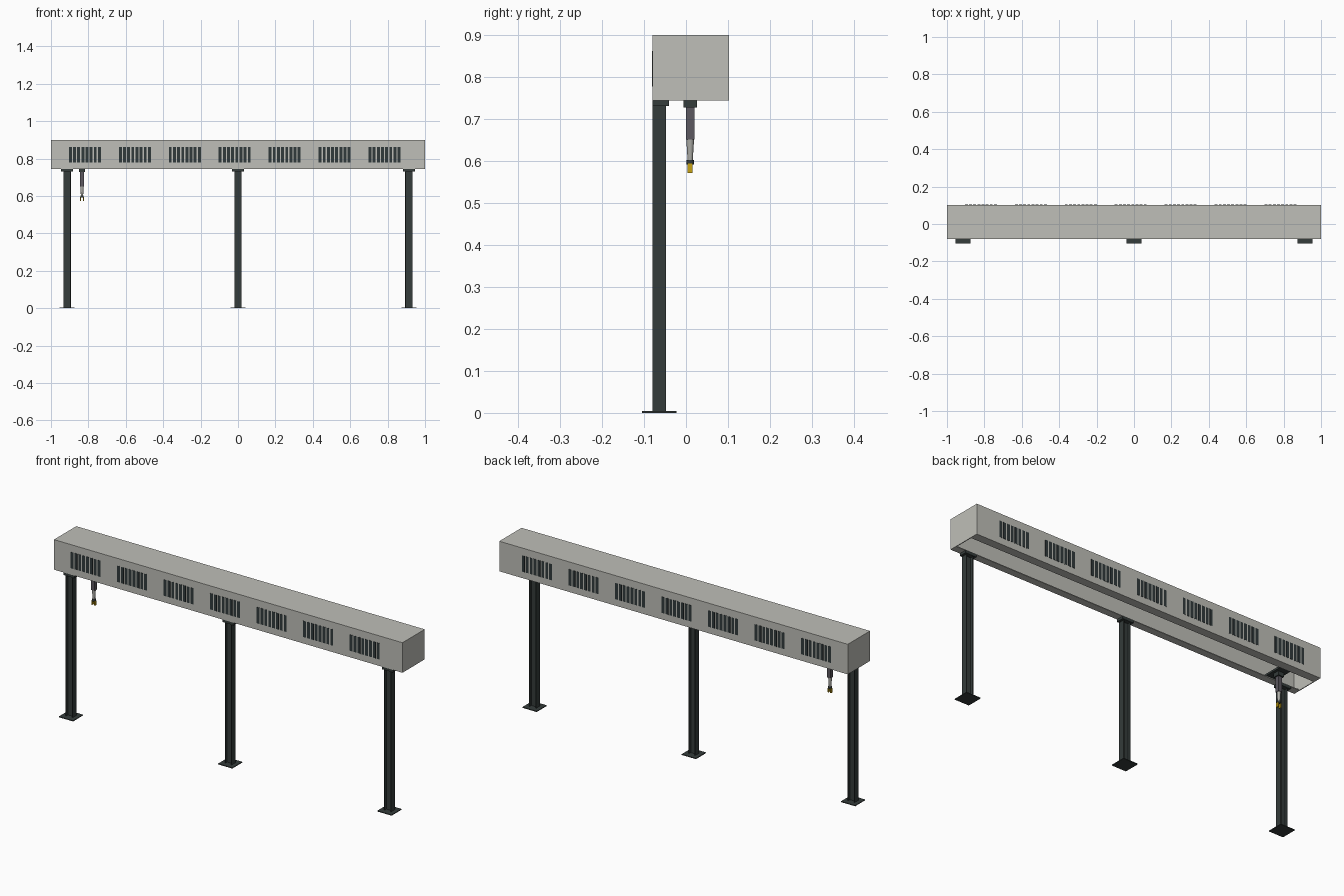
import bpy, bmesh, math

if "Cube" in bpy.data.objects:
    bpy.data.objects.remove(bpy.data.objects["Cube"])


def material(name, rgb):
    m = bpy.data.materials.new(name)
    m.diffuse_color = (*rgb, 1)
    m.use_nodes = True
    m.node_tree.nodes["Principled BSDF"].inputs["Base Color"].default_value = m.diffuse_color
    return m


GREY = material("warm light grey", (0.52, 0.52, 0.48))
STEEL = material("dark green grey", (0.035, 0.045, 0.043))
VENT = material("vent dark", (0.030, 0.042, 0.044))
ARM = material("mid grey", (0.107, 0.098, 0.117))
SILVER = material("silver grey", (0.42, 0.42, 0.39))
YELLOW = material("yellow", (0.58, 0.37, 0.006))


def finish(name, bm, mat):
    bmesh.ops.recalc_face_normals(bm, faces=bm.faces)
    me = bpy.data.meshes.new(name)
    bm.to_mesh(me)
    bm.free()
    me.materials.append(mat)
    ob = bpy.data.objects.new(name, me)
    bpy.context.collection.objects.link(ob)
    return ob


def add_box(bm, x0, x1, y0, y1, z0, z1):
    vs = bmesh.ops.create_cube(bm, size=1)["verts"]
    for v in vs:
        v.co.x = x1 if v.co.x > 0 else x0
        v.co.y = y1 if v.co.y > 0 else y0
        v.co.z = z1 if v.co.z > 0 else z0


def box(name, mat, *bounds):
    bm = bmesh.new()
    add_box(bm, *bounds)
    return finish(name, bm, mat)


def prism(name, mat, pts, to3d, a, b):
    """Extrude a closed 2D outline from a to b."""
    bm = bmesh.new()
    face = bm.faces.new([bm.verts.new(to3d(p, a)) for p in pts])
    res = bmesh.ops.extrude_face_region(bm, geom=[face])
    for v in res["geom"]:
        if isinstance(v, bmesh.types.BMVert):
            v.co = v.co + (to3dvec(to3d, b) - to3dvec(to3d, a))
    return finish(name, bm, mat)


def to3dvec(to3d, t):
    from mathutils import Vector
    return Vector(to3d((0, 0), t))


def cone(name, mat, x, y, z0, z1, r0, r1, sides=16):
    bm = bmesh.new()
    bmesh.ops.create_cone(bm, cap_ends=True, segments=sides, radius1=r0,
                          radius2=r1, depth=z1 - z0)
    for v in bm.verts:
        v.co.x += x
        v.co.y += y
        v.co.z += (z0 + z1) / 2
    for f in bm.faces:
        f.smooth = len(f.verts) == 4
    return finish(name, bm, mat)


# Long housing: channel open along the underside, with inward bottom flanges
Y0, Y1, Z0, Z1, T = -0.08, 0.102, 0.744, 0.9, 0.004
F0, F1 = -0.042, 0.058
outline = [(Y0, Z0), (F0, Z0), (F0, Z0 + T), (Y0 + T, Z0 + T),
           (Y0 + T, Z1 - T), (Y1 - T, Z1 - T), (Y1 - T, Z0 + T),
           (F1, Z0 + T), (F1, Z0), (Y1, Z0), (Y1, Z1), (Y0, Z1)]
prism("housing", GREY, outline, lambda p, t: (t, p[0], p[1]), -1 + T, 1 - T)
for s, name in ((-1, "left_end_plate"), (1, "right_end_plate")):
    a, b = sorted((s * (1 - T), s))
    box(name, GREY, a, b, Y0, Y1, Z0, Z1)

# Louvre slots: seven groups of eight on both long sides
for name, y in (("front_vents", Y0), ("back_vents", Y1)):
    bm = bmesh.new()
    for g in range(7):
        for i in range(8):
            x = -0.904 + g * 0.267 + i * 0.0222
            add_box(bm, x, x + 0.0155, y - 0.001, y + 0.001, 0.778, 0.862)
    finish(name, bm, VENT)

# Columns: rolled steel section with base plate and head plate
W, D, FL, WEB = 0.02, 0.016, 0.004, 0.002
half = [(-W, -D), (-W + FL, -D), (-W + FL, -WEB), (W - FL, -WEB),
        (W - FL, -D), (W, -D)]
section = half + [(-x, -y) for x, y in half]
CY = -0.064
for cx, side in ((-0.914, "left"), (0, "middle"), (0.914, "right")):
    prism(side + "_column", STEEL, section,
          lambda p, t: (cx + p[0], CY + p[1], t), 0.004, 0.731)
    box(side + "_base_plate", STEEL, cx - 0.041, cx + 0.041,
        CY - 0.041, CY + 0.041, 0, 0.004)
    box(side + "_head_plate", STEEL, cx - 0.032, cx + 0.032,
        Y0, -0.04, 0.731, Z0)

# Hanging arm on a carriage running over the flanges
AX, AY = -0.834, 0.010
box("carriage", STEEL, AX - 0.03, AX + 0.03, F0 - 0.01, F1 + 0.01, 0.748, 0.758)
box("arm_mount", STEEL, AX - 0.0165, AX + 0.0165, AY - 0.0165, AY + 0.0165,
    0.728, 0.748)
box("upper_arm", ARM, AX - 0.0105, AX + 0.0105, AY - 0.0105, AY + 0.0105,
    0.651, 0.728)
cone("lower_arm", SILVER, AX, AY, 0.603, 0.651, 0.0062, 0.0092)
cone("wrist_collar", STEEL, AX, AY, 0.592, 0.603, 0.0092, 0.0092)
for s, name in ((-1, "left_finger"), (1, "right_finger")):
    x = AX + s * 0.0075
    box(name, YELLOW, x - 0.0028, x + 0.0028, AY - 0.006, AY + 0.006,
        0.572, 0.594)
